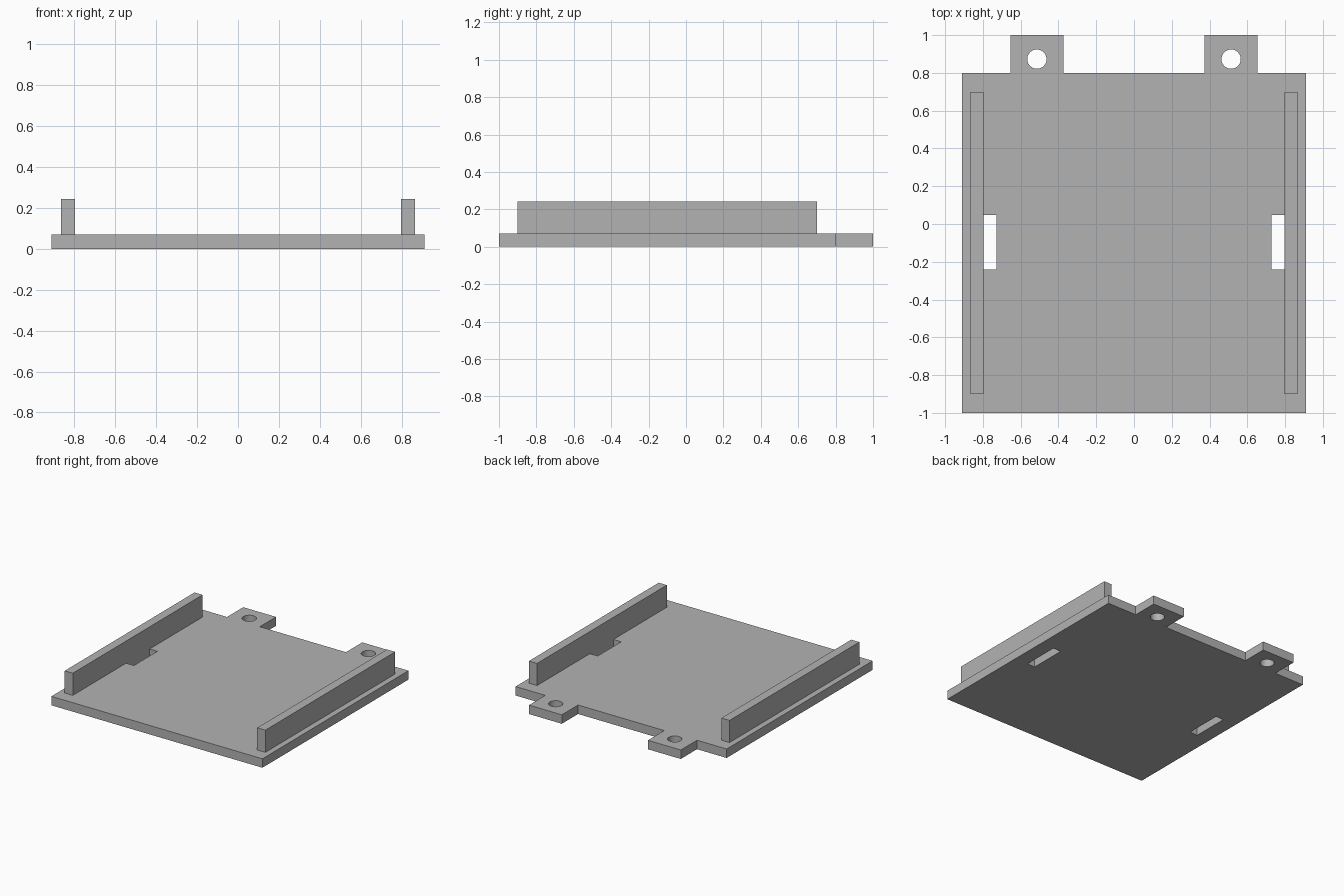
import bpy, bmesh, math

cube = bpy.data.objects.get("Cube")
if cube:
    bpy.data.objects.remove(cube, do_unlink=True)

# Single grey finish
GREY = (0.45, 0.45, 0.45, 1)
grey = bpy.data.materials.new("plain grey")
grey.use_nodes = True
grey.diffuse_color = GREY
grey.node_tree.nodes["Principled BSDF"].inputs["Base Color"].default_value = GREY

HALF_W, FRONT, BACK, TAB_END = 0.911, -1.0, 0.8, 1.0
THICK, RAIL_TOP = 0.07, 0.243
RAIL_IN, RAIL_OUT = 0.796, 0.866


def rect(x0, x1, y0, y1):
    return [(x0, y0), (x1, y0), (x1, y1), (x0, y1)]


def circle(cx, cy, r, n=48):
    return [(cx + r * math.cos(math.tau * i / n),
             cy + r * math.sin(math.tau * i / n)) for i in range(n)]


def extrude_loops(name, loops, z0, z1):
    """Solid from closed outlines; inner outlines become through holes."""
    curve = bpy.data.curves.new(name + "_profile", "CURVE")
    curve.dimensions = "2D"
    curve.fill_mode = "BOTH"
    curve.extrude = (z1 - z0) / 2
    for pts in loops:
        spline = curve.splines.new("POLY")
        spline.points.add(len(pts) - 1)
        for p, (x, y) in zip(spline.points, pts):
            p.co = (x, y, 0, 1)
        spline.use_cyclic_u = True
    temp = bpy.data.objects.new(name + "_profile", curve)
    bpy.context.collection.objects.link(temp)
    bpy.context.view_layer.update()
    mesh = bpy.data.meshes.new_from_object(
        temp.evaluated_get(bpy.context.evaluated_depsgraph_get()))
    bpy.data.objects.remove(temp, do_unlink=True)
    bpy.data.curves.remove(curve)

    # Weld caps to walls and clean the flat faces
    bm = bmesh.new()
    bm.from_mesh(mesh)
    bmesh.ops.remove_doubles(bm, verts=bm.verts, dist=1e-5)
    bmesh.ops.translate(bm, verts=bm.verts, vec=(0, 0, (z0 + z1) / 2))
    bmesh.ops.recalc_face_normals(bm, faces=bm.faces)
    bm.to_mesh(mesh)
    bm.free()

    mesh.name = name
    mesh.materials.clear()
    mesh.materials.append(grey)
    obj = bpy.data.objects.new(name, mesh)
    bpy.context.collection.objects.link(obj)
    bpy.ops.object.select_all(action="DESELECT")
    obj.select_set(True)
    bpy.context.view_layer.objects.active = obj
    bpy.ops.object.shade_smooth_by_angle(angle=math.radians(30))
    return obj


# Base plate outline with two mounting tabs at the back
half = [(HALF_W, FRONT), (HALF_W, BACK), (0.655, BACK),
        (0.655, TAB_END), (0.372, TAB_END), (0.372, BACK)]
loops = [half + [(-x, y) for x, y in reversed(half)]]

# Strap slots beside the rails and screw holes in the tabs
for side in (-1, 1):
    loops.append(rect(side * 0.729, side * RAIL_IN, -0.242, 0.048))
    loops.append(circle(side * 0.514, 0.873, 0.051))
extrude_loops("base_plate", loops, 0, THICK)

# Side rails
for side, name in ((1, "left_rail"), (-1, "right_rail")):
    extrude_loops(name, [rect(side * RAIL_IN, side * RAIL_OUT, -0.9, 0.7)],
                  THICK, RAIL_TOP)
